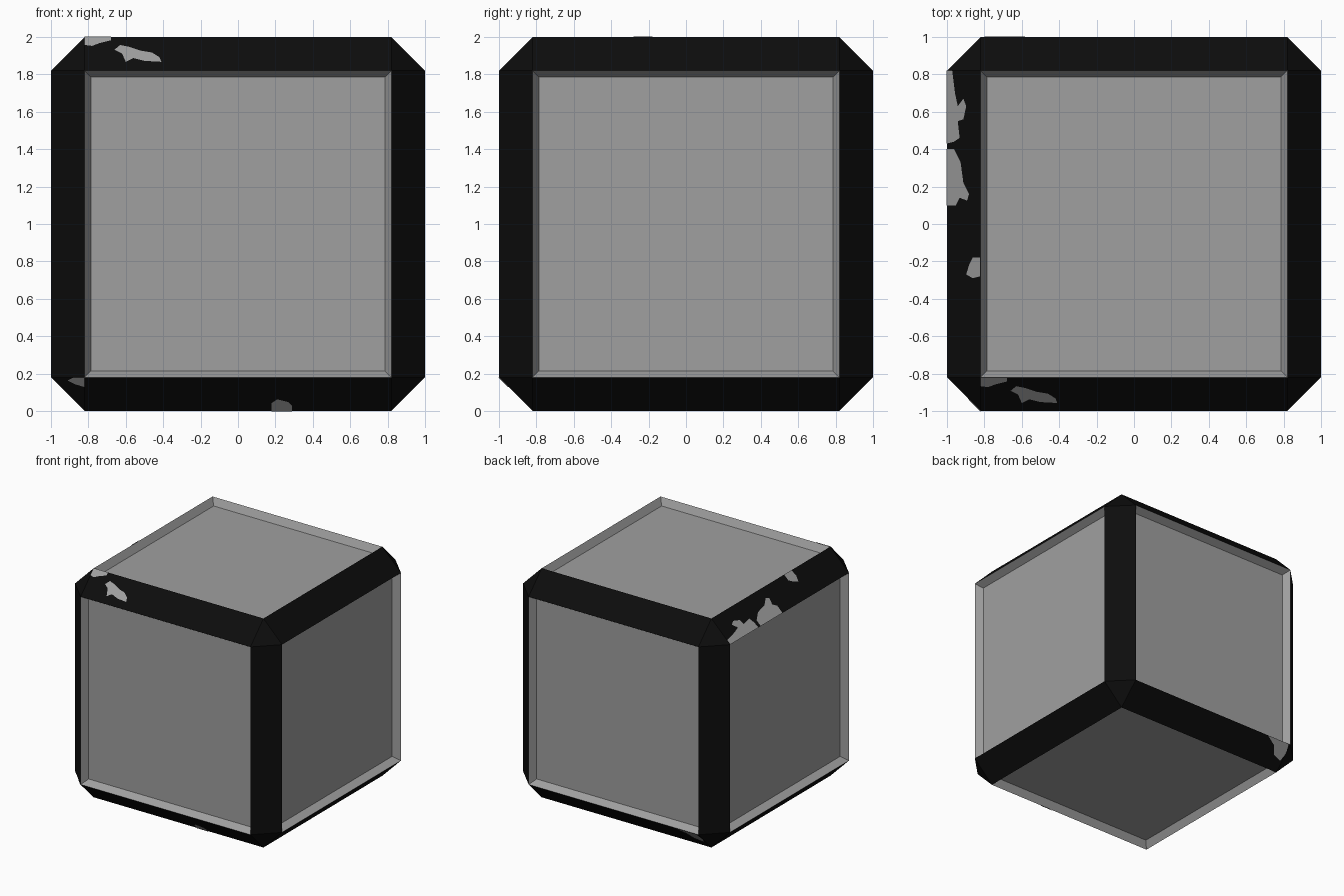
import bpy, bmesh
from mathutils import Vector

if "Cube" in bpy.data.objects:
    bpy.data.objects.remove(bpy.data.objects["Cube"])


def material(name, v):
    m = bpy.data.materials.new(name)
    m.diffuse_color = (v, v, v, 1)
    m.use_nodes = True
    m.node_tree.nodes["Principled BSDF"].inputs["Base Color"].default_value = m.diffuse_color
    return m


black = material("black frame", 0.0038)
grey = material("grey metal", 0.35)


def add_object(name, bm, mats):
    me = bpy.data.meshes.new(name)
    bm.to_mesh(me)
    bm.free()
    for m in mats:
        me.materials.append(m)
    ob = bpy.data.objects.new(name, me)
    bpy.context.collection.objects.link(ob)
    return ob


# Crate: chamfered cube with a recessed grey panel on every side
bm = bmesh.new()
bmesh.ops.create_cube(bm, size=2)
bmesh.ops.translate(bm, vec=(0, 0, 1), verts=bm.verts)
bmesh.ops.bevel(bm, geom=bm.edges[:], offset=0.18, offset_type='OFFSET',
                segments=1, profile=0.5, affect='EDGES')
bm.normal_update()
sides = [f for f in bm.faces if max(abs(c) for c in f.normal) > 0.99]
walls = bmesh.ops.inset_individual(bm, faces=sides, thickness=0.035,
                                   depth=-0.06, use_even_offset=True)["faces"]
for f in sides + walls:
    f.material_index = 1
add_object("crate", bm, [black, grey])

# Each chamfer strip: how a 2D outline maps onto it, and its outward normal
strips = {
    "front_top": (lambda x, z: (x, z - 2.82, z), (0, -1, 1)),
    "left_top": (lambda x, y: (x, y, x + 2.82), (-1, 0, 1)),
    "front_bottom": (lambda x, z: (x, -0.82 - z, z), (0, -1, -1)),
    "back_bottom": (lambda x, z: (x, 0.82 + z, z), (0, 1, -1)),
    "corner": (lambda x, z: (x, -1.64 - x - z, z), (-1, -1, -1)),
}

# Worn paint patches, drawn as outlines on the strips
chips = [
    ("front_top", [(-.82, 2), (-.68, 2), (-.68, 1.98), (-.74, 1.965), (-.78, 1.95), (-.82, 1.955)]),
    ("front_top", [(-.66, 1.93), (-.63, 1.955), (-.58, 1.945), (-.52, 1.925), (-.46, 1.915),
                   (-.42, 1.89), (-.41, 1.865), (-.50, 1.87), (-.56, 1.885), (-.60, 1.865),
                   (-.62, 1.91)]),
    ("left_top", [(-1, .82), (-.97, .82), (-.955, .70), (-.94, .63), (-.91, .67), (-.895, .63),
                  (-.91, .56), (-.94, .55), (-.93, .46), (-.96, .44), (-1, .43)]),
    ("left_top", [(-1, .40), (-.96, .40), (-.925, .33), (-.91, .22), (-.88, .16), (-.89, .125),
                  (-.93, .14), (-.95, .10), (-1, .10)]),
    ("left_top", [(-.82, -.18), (-.86, -.18), (-.88, -.22), (-.895, -.27), (-.86, -.29), (-.82, -.28)]),
    ("front_bottom", [(.18, 0), (.18, .045), (.21, .065), (.27, .05), (.29, .03), (.29, 0)]),
    ("back_bottom", [(-.58, .18), (-.80, .18), (-.82, .12), (-.80, .07), (-.72, .09), (-.68, .14)]),
    ("corner", [(-.91, .165), (-.88, .18), (-.82, .18), (-.82, .13), (-.87, .145)]),
]
for i, (strip, outline) in enumerate(chips):
    place, n = strips[strip]
    n = Vector(n).normalized()
    bm = bmesh.new()
    face = bm.faces.new([bm.verts.new(Vector(place(*p)) + n * 0.003) for p in outline])
    face.normal_update()
    if face.normal.dot(n) < 0:
        face.normal_flip()
    add_object(f"worn_patch_{i + 1}", bm, [grey])
